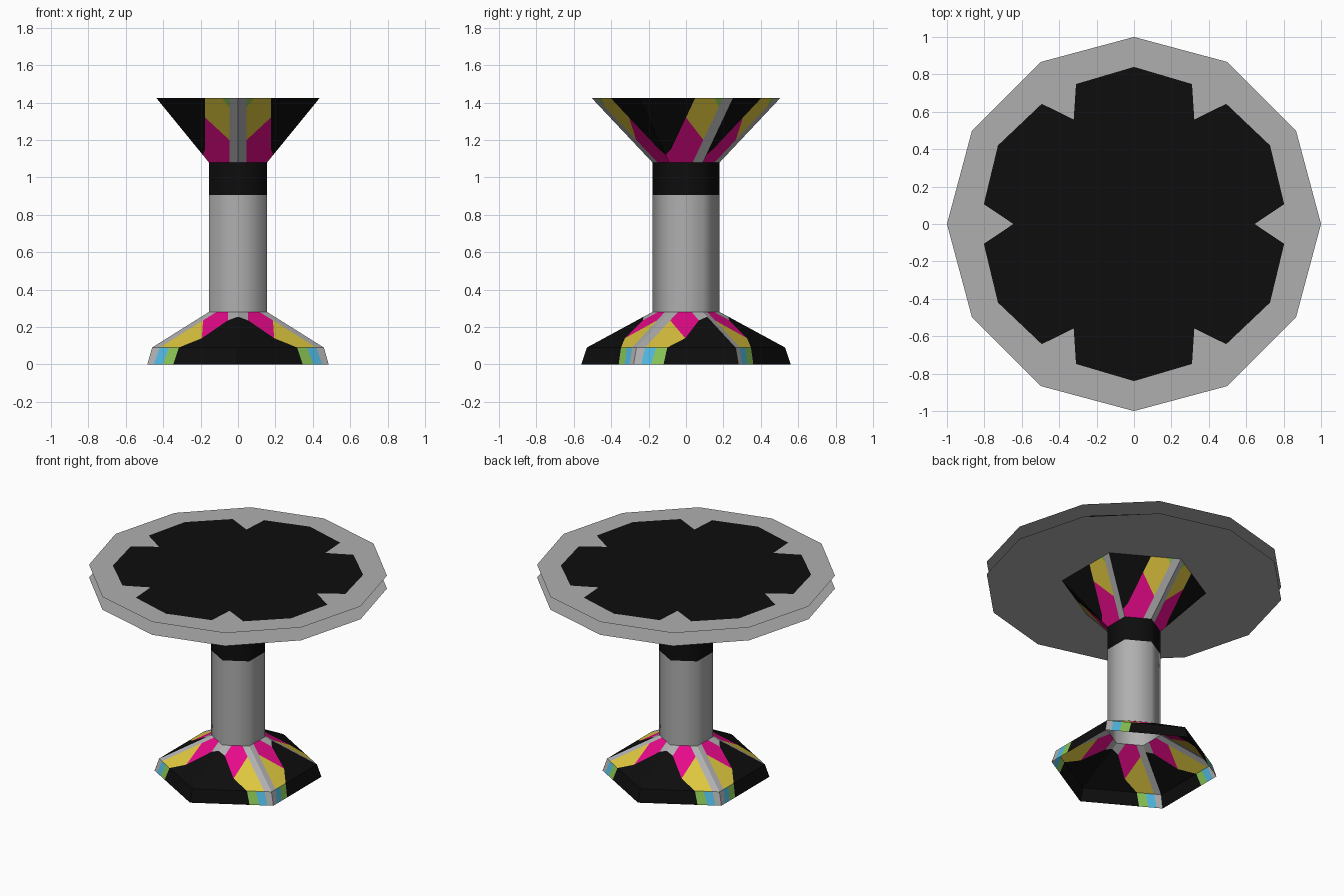
import bpy
import bmesh
from math import cos, sin, radians
from mathutils import Vector

if "Cube" in bpy.data.objects:
    bpy.data.objects.remove(bpy.data.objects["Cube"])

# Flat colours
COLOURS = {
    "grey": (0.43, 0.43, 0.43),
    "black": (0.004, 0.004, 0.004),
    "magenta": (0.82, 0.003, 0.26),
    "yellow": (0.74, 0.57, 0.05),
    "blue": (0.08, 0.48, 0.76),
    "green": (0.25, 0.55, 0.09),
}
NAMES = list(COLOURS)
MATS = []
for name, rgb in COLOURS.items():
    mat = bpy.data.materials.new(name)
    mat.use_nodes = True
    mat.diffuse_color = (*rgb, 1)
    bsdf = mat.node_tree.nodes["Principled BSDF"]
    bsdf.inputs["Base Color"].default_value = (*rgb, 1)
    bsdf.inputs["Roughness"].default_value = 0.8
    MATS.append(mat)


def polar(r, deg, z=0.0):
    return Vector((r * cos(radians(deg)), r * sin(radians(deg)), z))


def add_face(bm, points, colour, smooth=False):
    face = bm.faces.new([bm.verts.new(p) for p in points])
    face.material_index = NAMES.index(colour)
    face.smooth = smooth


def finish(bm, name, up=None):
    bmesh.ops.remove_doubles(bm, verts=bm.verts, dist=0.0005)
    bmesh.ops.recalc_face_normals(bm, faces=bm.faces)
    if up is not None:
        bm.normal_update()
        for f in bm.faces:
            if f.normal.z * up < 0:
                f.normal_flip()
    mesh = bpy.data.meshes.new(name)
    bm.to_mesh(mesh)
    bm.free()
    for mat in MATS:
        mesh.materials.append(mat)
    obj = bpy.data.objects.new(name, mesh)
    bpy.context.collection.objects.link(obj)


def patterned_cone(name, profile, pattern, grey_at_start):
    """Six panels; pattern points are (distance from the grey corner, height)."""
    def radius(z):
        for (z0, r0), (z1, r1) in zip(profile, profile[1:]):
            if z <= z1:
                return r0 + (r1 - r0) * (z - z0) / (z1 - z0)
        return profile[-1][1]

    bm = bmesh.new()
    for k in range(6):
        start, end = -90 + 60 * k, -30 + 60 * k
        g, o = (start, end) if (k % 3 == 0) == grey_at_start else (end, start)
        side = polar(1, o) - polar(1, g)
        for colour, pts in pattern:
            add_face(bm, [polar(radius(z), g, z) + side * min(d, radius(z))
                          for d, z in pts], colour)
    finish(bm, name)


# Foot: steep skirt below, sloping panels above
FOOT, SKIRT, NECK, COLLAR, TOP = 0, 0.09, 0.28, 1.08, 1.425
EDGE = 1  # clamped to the far corner of the panel
base_pattern = [
    ("grey", [(0, FOOT), (.04, FOOT), (.047, SKIRT), (0, SKIRT)]),
    ("blue", [(.04, FOOT), (.095, FOOT), (.105, SKIRT), (.047, SKIRT)]),
    ("green", [(.095, FOOT), (.16, FOOT), (.165, SKIRT), (.105, SKIRT)]),
    ("black", [(.16, FOOT), (EDGE, FOOT), (EDGE, SKIRT), (.165, SKIRT)]),
    ("grey", [(0, SKIRT), (.047, SKIRT), (.047, .235), (.047, NECK), (0, NECK)]),
    ("yellow", [(.047, SKIRT), (.105, SKIRT), (.165, SKIRT), (.215, .14), (.047, .235)]),
    ("magenta", [(.047, .235), (.215, .14), (.2, .235), (.12, NECK), (.047, NECK)]),
    ("black", [(.165, SKIRT), (EDGE, SKIRT), (EDGE, .255), (.2, .235), (.215, .14)]),
    ("grey", [(.2, .235), (EDGE, .255), (EDGE, NECK), (.12, NECK)]),
]
patterned_cone("base", [(FOOT, .56), (SKIRT, .53), (NECK, .18)], base_pattern, False)

# Flared support under the top
flare_pattern = [
    ("grey", [(0, COLLAR), (.054, COLLAR), (.054, 1.2), (.054, 1.375), (.054, TOP), (0, TOP)]),
    ("magenta", [(.054, COLLAR), (EDGE, COLLAR), (EDGE, 1.12), (.203, 1.15),
                 (.203, 1.32), (.054, 1.2)]),
    ("yellow", [(.054, 1.2), (.203, 1.32), (.203, TOP), (.1, TOP), (.054, 1.375)]),
    ("green", [(.054, 1.375), (.1, TOP), (.054, TOP)]),
    ("black", [(.203, 1.15), (EDGE, 1.12), (EDGE, TOP), (.203, TOP), (.203, 1.32)]),
]
patterned_cone("flared_support", [(COLLAR, .18), (TOP, .505)], flare_pattern, True)

# Hexagonal column with a black collar
bm = bmesh.new()
for low, high, colour in ((NECK, 0.905, "grey"), (0.905, COLLAR, "black")):
    for k in range(6):
        a, b = -90 + 60 * k, -30 + 60 * k
        add_face(bm, [polar(.18, a, low), polar(.18, b, low),
                      polar(.18, b, high), polar(.18, a, high)], colour, True)
finish(bm, "column")

# Table top sheet: grey rim around a black notched rosette
bm = bmesh.new()
Z = 1.502
for k in range(6):
    for s in (1, -1):
        def at(r, deg):
            return polar(r, 60 * k + s * deg, Z)
        notch, lip, bulge = at(.645, 0), at(.81, 7.5), at(.84, 30)
        add_face(bm, [at(0, 0), notch, lip, bulge], "black")
        add_face(bm, [notch, at(1, 0), lip], "grey")
        add_face(bm, [lip, at(1, 0), at(1, 30), bulge], "grey")
finish(bm, "table_top", 1)

# Plain sheet below it, with an open gap between the two
bm = bmesh.new()
add_face(bm, [polar(1, 30 * k, 1.407) for k in range(12)], "grey")
finish(bm, "table_underside", -1)
